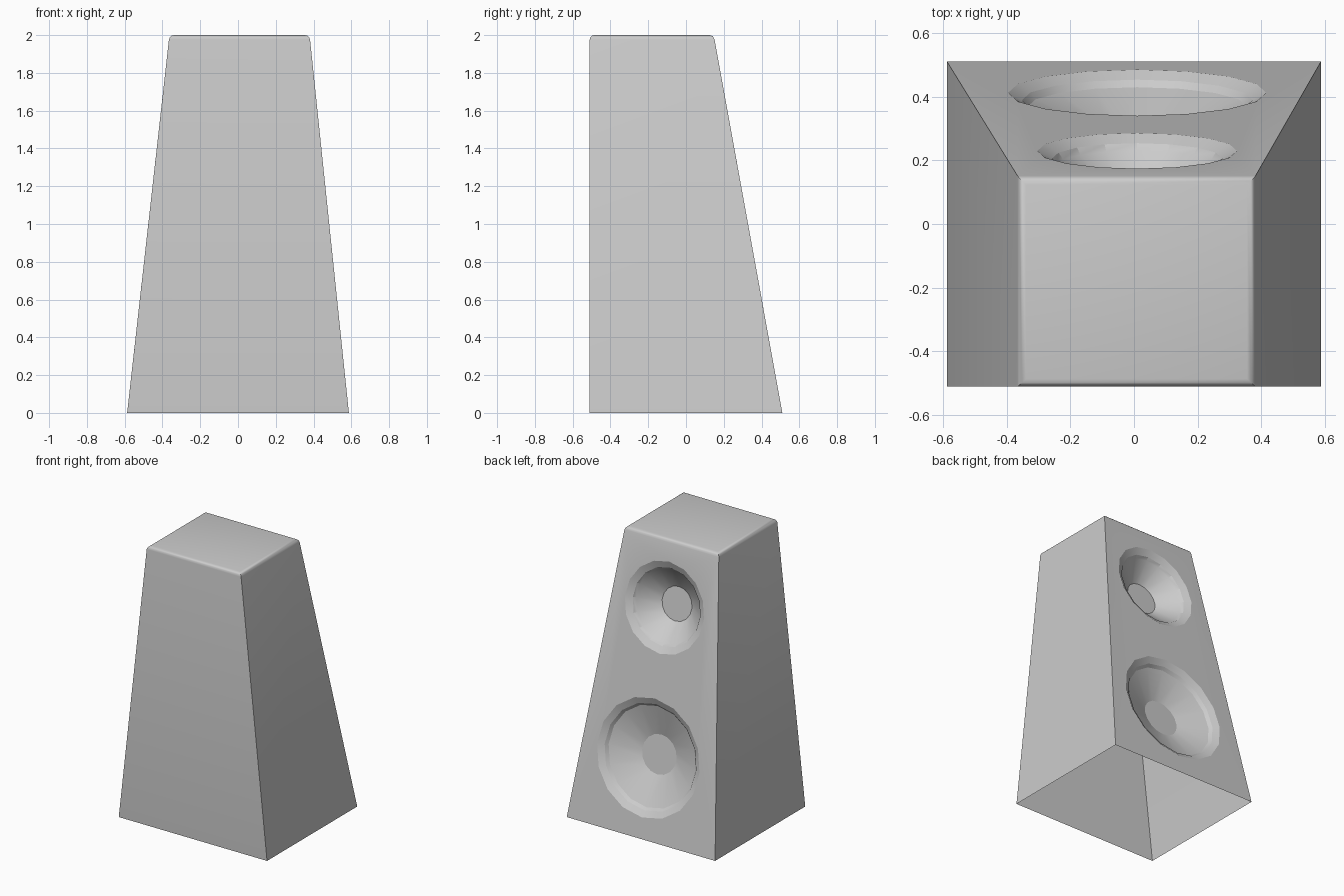
import bpy, bmesh, math
from mathutils import Matrix, Vector

if "Cube" in bpy.data.objects:
    bpy.data.objects.remove(bpy.data.objects["Cube"])

SIDES = 16
BASE = (-0.587, 0.587, -0.51, 0.51)
TOP = (-0.363, 0.379, -0.51, 0.147)
SLOPE = (BASE[3] - TOP[3]) / 2.0          # lean of the baffle per unit height
TILT = Matrix.Rotation(math.atan(SLOPE) - math.pi / 2, 4, 'X')

# (name, centre height, rings of (radius, depth) from rim to dust cap)
DRIVERS = [
    ("woofer", 0.54, [(0.405, 0), (0.362, 0.024), (0.345, 0.045), (0.136, 0.127)]),
    ("upper_driver", 1.545, [(0.313, 0), (0.267, 0.024), (0.252, 0.045), (0.118, 0.145)]),
]


def frame(z):
    return Matrix.Translation((0.01, BASE[3] - SLOPE * z, z)) @ TILT


def ring(bm, mat, radius, depth):
    step = math.tau / SIDES
    return [bm.verts.new(mat @ Vector((radius * math.cos(i * step),
                                       radius * math.sin(i * step), -depth)))
            for i in range(SIDES)]


def finish(bm, name, angle):
    mesh = bpy.data.meshes.new(name)
    bm.to_mesh(mesh)
    bm.free()
    obj = bpy.data.objects.new(name, mesh)
    bpy.context.collection.objects.link(obj)
    bpy.ops.object.select_all(action='DESELECT')
    obj.select_set(True)
    bpy.context.view_layer.objects.active = obj
    bpy.ops.object.shade_smooth_by_angle(angle=math.radians(angle))


# Cabinet: tapered shell, open underneath, rounded top edges
bm = bmesh.new()
loops = []
for (x0, x1, y0, y1), z in ((BASE, 0), (TOP, 2)):
    loops.append([bm.verts.new((x, y, z)) for x, y in
                  ((x0, y0), (x1, y0), (x1, y1), (x0, y1))])
low, high = loops
for i in range(4):
    j = (i + 1) % 4
    bm.faces.new((low[i], low[j], high[j], high[i]))
lid = bm.faces.new(high)
bmesh.ops.bevel(bm, geom=list(lid.edges), offset=0.024, offset_type='OFFSET',
                segments=3, profile=0.5, affect='EDGES')

# Baffle: refill the leaning face with round openings
normal = TILT @ Vector((0, 0, 1))
bm.normal_update()
baffle = max((f for f in bm.faces if f.normal.dot(normal) > 0.99),
             key=lambda f: f.calc_area())
edges = list(baffle.edges)
bmesh.ops.delete(bm, geom=[baffle], context='FACES_ONLY')
for _, z, rings in DRIVERS:
    rim = ring(bm, frame(z), *rings[0])
    edges += [bm.edges.new((rim[i], rim[(i + 1) % SIDES])) for i in range(SIDES)]
filled = bmesh.ops.triangle_fill(bm, use_beauty=True, edges=edges, normal=normal)
for f in filled["geom"]:
    if isinstance(f, bmesh.types.BMFace):
        f.normal_update()
        if f.normal.dot(normal) < 0:
            f.normal_flip()
finish(bm, "cabinet", 35)

# Drivers: recessed rim, cone and flat dust cap
for name, z, rings in DRIVERS:
    bm = bmesh.new()
    verts = [ring(bm, frame(z), r, d) for r, d in rings]
    for a, b in zip(verts, verts[1:]):
        for i in range(SIDES):
            j = (i + 1) % SIDES
            bm.faces.new((a[i], a[j], b[j], b[i]))
    bm.faces.new(verts[-1])
    finish(bm, name, 18)
